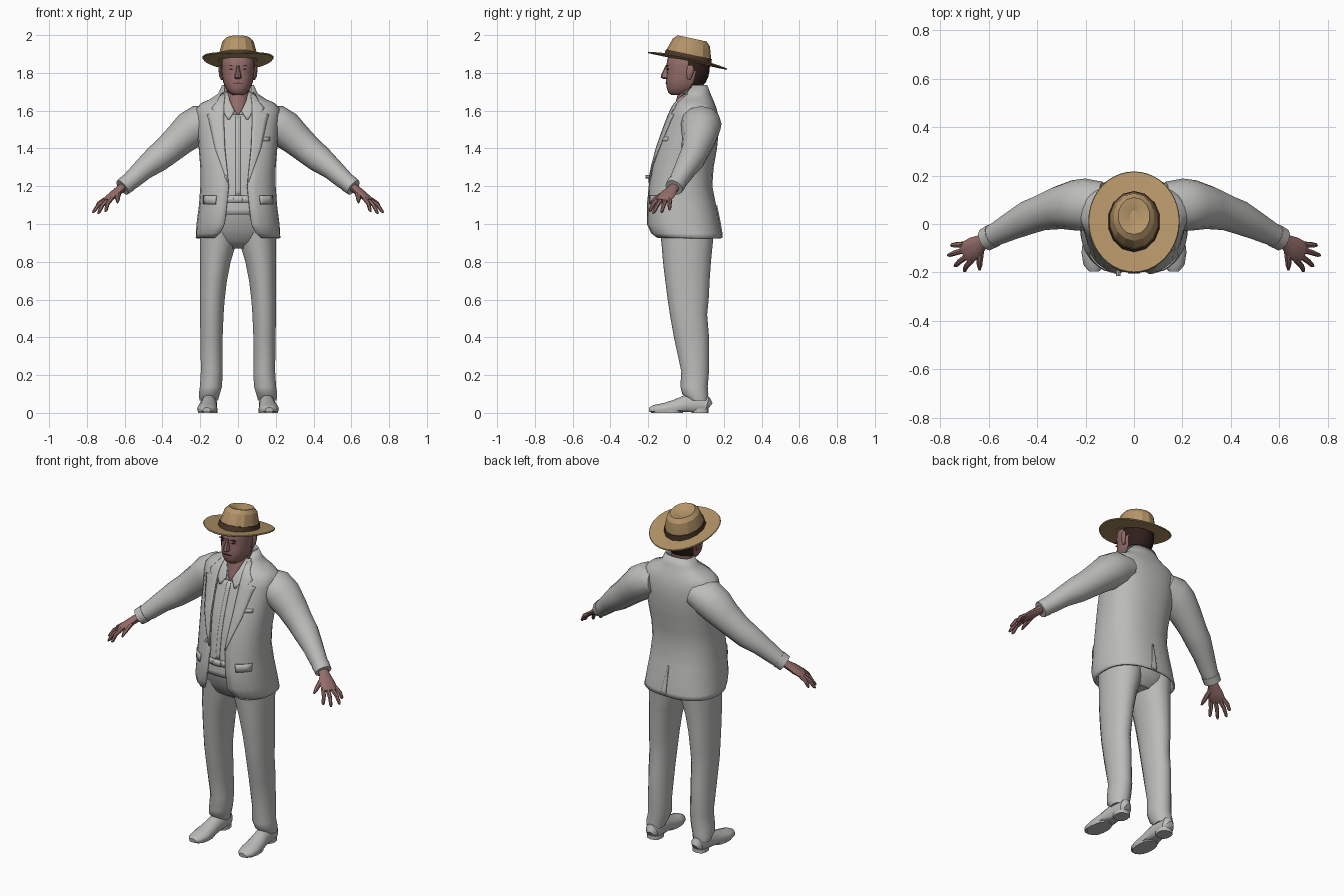
import bpy, bmesh, math
from mathutils import Vector, Matrix


def material(name, rgb):
    m = bpy.data.materials.new(name)
    m.diffuse_color = (*rgb, 1)
    return m


SUIT = material("pale_grey_cloth", (0.50, 0.50, 0.49))
SKIN = material("skin", (0.30, 0.155, 0.145))
STRAW = material("straw", (0.46, 0.30, 0.14))
BAND = material("brown_band", (0.075, 0.04, 0.022))
HAIR = material("dark_hair", (0.03, 0.014, 0.012))


def loft(name, rings, mat, closed=True, caps=True, mirror=False, thick=0, angle=38, recalc=True):
    """Skin a list of point rings."""
    bm = bmesh.new()
    rows = [[bm.verts.new(p) for p in r] for r in rings]
    n = len(rows[0])
    for a, b in zip(rows, rows[1:]):
        for j in range(n if closed else n - 1):
            k = (j + 1) % n
            bm.faces.new((a[j], a[k], b[k], b[j]))
    if closed and caps:
        bm.faces.new(rows[0])
        bm.faces.new(rows[-1])
    if recalc:
        bmesh.ops.recalc_face_normals(bm, faces=bm.faces)
    me = bpy.data.meshes.new(name)
    bm.to_mesh(me)
    bm.free()
    ob = bpy.data.objects.new(name, me)
    bpy.context.collection.objects.link(ob)
    me.materials.append(mat)
    bpy.ops.object.select_all(action='DESELECT')
    ob.select_set(True)
    bpy.context.view_layer.objects.active = ob
    bpy.ops.object.shade_smooth_by_angle(angle=math.radians(angle))
    if thick:
        ob.modifiers.new("thickness", 'SOLIDIFY').thickness = thick
    if mirror:
        ob.modifiers.new("mirror", 'MIRROR')
    return ob


def oval(cx, cy, z, rx, ry, n=16, p=2.0, a0=0.0):
    """Horizontal superellipse starting at the front; a0 leaves a front gap."""
    pts = []
    m = n if a0 == 0 else n - 1
    for i in range(n):
        a = a0 + (2 * math.pi - 2 * a0) * i / m
        s, c = math.sin(a), math.cos(a)
        pts.append(Vector((cx + rx * math.copysign(abs(s) ** (2 / p), s),
                           cy - ry * math.copysign(abs(c) ** (2 / p), c), z)))
    return pts


def tube(name, path, mat, wide=(0, 1, 0), n=10, mirror=True, floor=None):
    """Path rows: x, y, z, radius along 'wide', radius across it."""
    P = [Vector(r[:3]) for r in path]
    rings = []
    for i, r in enumerate(path):
        t = (P[min(i + 1, len(P) - 1)] - P[max(i - 1, 0)]).normalized()
        w = Vector(wide)
        w = (w - t * w.dot(t)).normalized()
        b = t.cross(w)
        ring = [P[i] + w * r[3] * math.cos(2 * math.pi * k / n) + b * r[4] * math.sin(2 * math.pi * k / n)
                for k in range(n)]
        if floor is not None:
            for v in ring:
                v.z = max(v.z, floor)
        rings.append(ring)
    return loft(name, rings, mat, mirror=mirror)


# Jacket: height, half width, front y, back y, half gap
J = [(0.925, .225, -.17, .19, .125), (0.95, .223, -.195, .188, .095), (1.0, .22, -.213, .18, .072),
     (1.1, .207, -.21, .16, .06), (1.2, .2, -.2, .14, .05), (1.3, .2, -.185, .147, .06),
     (1.4, .208, -.16, .165, .07), (1.5, .215, -.125, .175, .075), (1.57, .222, -.098, .172, .075),
     (1.61, .222, -.08, .163, .075), (1.64, .195, -.062, .152, .074), (1.66, .15, -.045, .143, .073),
     (1.69, .105, -.015, .13, .07), (1.735, .085, .01, .113, .075)]
PW = 2.4


def section(z):
    z = min(max(z, J[0][0]), J[-1][0])
    for a, b in zip(J, J[1:]):
        if z <= b[0]:
            f = (z - a[0]) / (b[0] - a[0])
            return [u + (v - u) * f for u, v in zip(a, b)][1:]


def on_front(x, z, off, back=False):
    rx, yf, yb, _ = section(z)
    ry = (yb - yf) / 2
    d = ry * max(1 - (abs(x) / rx) ** PW, 0) ** (1 / PW) + off
    return Vector((x, (yf + yb) / 2 + (d if back else -d), z))


def patch(name, rows, off, mat=SUIT, thick=.006, mirror=True, cols=4, back=False):
    """Cloth piece lying on the torso surface; rows: z, x start, x end."""
    rings = []
    for a, b in zip(rows, rows[1:]):
        k = max(1, math.ceil((b[0] - a[0]) / .03))
        for i in range(k + (b is rows[-1])):
            z, x0, x1 = [u + (v - u) * i / k for u, v in zip(a, b)]
            row = [on_front(x0 + (x1 - x0) * c / cols, z, off, back) for c in range(cols + 1)]
            rings.append(row[::-1] if back else row)
    return loft(name, rings, mat, closed=False, mirror=mirror, thick=thick, recalc=False)


rings = []
for z, rx, yf, yb, g in J:
    a0 = math.asin((g / rx) ** (PW / 2))
    rings.append(oval(0, (yf + yb) / 2, z, rx, (yb - yf) / 2, 28, PW, a0))
loft("jacket", rings, SUIT, closed=False, thick=.01, recalc=False)

patch("lapel", [(1.22, .05, .056), (1.4, .07, .122), (1.55, .075, .155), (1.58, .075, .165),
                (1.586, .075, .122), (1.615, .075, .14), (1.65, .073, .11), (1.69, .068, .09)], .006)
patch("pocket_flap", [(1.105, .12, .185), (1.15, .115, .185)], .008)
patch("breast_pocket", [(1.44, .11, .17), (1.46, .11, .17)], .004, mirror=False)
patch("back_vent_fold", [(.928, 0, .035), (1.1, 0, .006)], .005, mirror=False, back=True)
patch("shirt_front", [(1.05, -.1, .1), (1.3, -.09, .09), (1.58, -.1, .1)], -.014, mirror=False, cols=10)
patch("shirt_neck_side", [(1.58, .004, .1), (1.66, .05, .09)], -.012)
patch("shirt_placket", [(1.15, -.012, .012), (1.57, -.012, .012)], -.010, mirror=False)
patch("shirt_collar", [(1.555, .045, .055), (1.6, .018, .08), (1.65, .042, .085), (1.70, .055, .082)], 0)
patch("belt", [(1.115, -.09, .09), (1.15, -.09, .09)], -.008, mirror=False, cols=8)
patch("belt_buckle", [(1.115, -.025, .025), (1.15, -.025, .025)], -.003, mirror=False)
loft("jacket_buttons", [[v + Vector((-.065, -.203, 1.25 - .0)) for v in
     (Matrix.Rotation(math.pi / 2, 3, 'X') @ q for q in oval(0, 0, h, .009, .009, 8))] for h in (-.02, .012)], SUIT)

# Trousers: hips and legs
loft("trouser_hips", [oval(0, (f + b) / 2, z, rx, (b - f) / 2, 20, 2.4) for z, rx, f, b in
     [(.87, .10, -.06, .09), (.91, .17, -.12, .135), (.97, .19, -.15, .15), (1.05, .185, -.185, .14),
      (1.12, .18, -.19, .13)]], SUIT)
loft("trouser_leg", [oval(cx, (f + b) / 2, z, rx, (b - f) / 2, 14, 2.1) for z, cx, rx, f, b in
     [(.065, .155, .05, .02, .115), (.10, .152, .057, -.02, .118), (.14, .143, .06, -.03, .115),
      (.22, .139, .059, -.025, .122), (.4, .14, .06, -.064, .122), (.52, .139, .064, -.085, .112),
      (.6, .136, .067, -.097, .12), (.7, .13, .073, -.11, .125), (.8, .12, .083, -.122, .132),
      (.9, .105, .099, -.13, .142), (.98, .1, .1, -.14, .15)]], SUIT, mirror=True)

# Shoes with a separate heel
tube("shoe", [(.15, .122, .03, .022, .03), (.151, .11, .04, .038, .05), (.152, .06, .045, .042, .06),
              (.155, 0, .04, .043, .055), (.16, -.06, .028, .05, .042), (.163, -.12, .02, .054, .032),
              (.165, -.17, .017, .044, .025), (.165, -.195, .015, .022, .014)],
     SUIT, wide=(1, 0, 0), n=14, floor=.006)
loft("shoe_heel", [oval(.151, .075, z, .042, .045, 12, 2.6) for z in (0, .022)], SUIT, mirror=True)
loft("shoe_sole", [oval(.162, -.1, z, .05, .085, 14, 2.2) for z in (0, .014)], SUIT, mirror=True)

# Sleeves with a stepped cuff, then hands
tube("sleeve", [(.13, .08, 1.55, .095, .075), (.2, .08, 1.532, .108, .1), (.25, .077, 1.50, .104, .1),
                (.31, .068, 1.447, .09, .087), (.38, .048, 1.385, .075, .077), (.43, .03, 1.345, .072, .073),
                (.5, -.005, 1.29, .06, .058), (.56, -.037, 1.235, .05, .05), (.595, -.054, 1.207, .046, .044)],
     SUIT, n=12)
tube("sleeve_cuff", [(.582, -.048, 1.217, .051, .049), (.612, -.064, 1.193, .049, .046)], SUIT, n=12)
ACROSS = (-.5, -.85, .1)
tube("palm", [(.59, -.052, 1.21, .03, .024), (.625, -.072, 1.183, .03, .022), (.655, -.095, 1.158, .045, .021),
              (.69, -.118, 1.132, .048, .016), (.702, -.126, 1.123, .04, .01)], SKIN, ACROSS)
TIPS = [(.757, -.088, 1.075), (.77, -.13, 1.06), (.742, -.175, 1.055), (.703, -.195, 1.065)]
across = Vector(ACROSS).normalized()
for i, tip in enumerate(TIPS):
    base = Vector((.687, -.116, 1.133)) + across * (-.036 + .024 * i)
    tip = Vector(tip)
    mid = base.lerp(tip, .55) + Vector((.004, 0, .008))
    tube("finger_%d" % (i + 1), [(*base, .013, .013), (*mid, .0115, .0115), (*base.lerp(tip, .9), .009, .009),
                                 (*tip, .004, .004)], SKIN, ACROSS, n=7)
tube("thumb", [(.63, -.085, 1.172, .015, .015), (.636, -.132, 1.152, .015, .014),
               (.638, -.168, 1.13, .012, .011), (.638, -.19, 1.113, .005, .005)], SKIN, (1, 0, 0), n=7)

# Head, hair assigned by position
head = loft("head", [oval(0, (f + b) / 2, z, rx, (b - f) / 2, 20, 2.2) for z, rx, f, b in
     [(1.684, .03, -.078, .0), (1.695, .048, -.094, .04), (1.72, .066, -.102, .075), (1.75, .078, -.106, .105),
      (1.78, .084, -.104, .118), (1.81, .087, -.101, .125), (1.835, .088, -.104, .126), (1.87, .088, -.1, .122),
      (1.91, .075, -.08, .1)]], SKIN)
head.data.materials.append(HAIR)
for f in head.data.polygons:
    c = f.center
    f.material_index = int(c.z > 1.735 and c.y > .035 or c.z > 1.80 and c.y > .0)
tube("neck", [(0, -.025, 1.53, .055, .055), (0, -.008, 1.60, .058, .058), (0, .022, 1.68, .062, .065),
              (0, .035, 1.77, .06, .065)], SKIN, (1, 0, 0), n=16, mirror=False)
tube("ear", [(.082, .015, 1.765, .008, .008), (.092, .018, 1.785, .008, .015), (.096, .024, 1.82, .008, .02),
             (.092, .022, 1.84, .005, .012)], SKIN, (1, 0, 0), n=8)
loft("nose", [oval(0, cy, z, rx, ry, 8) for z, cy, rx, ry in
     [(1.768, -.105, .012, .016), (1.776, -.108, .02, .026), (1.79, -.108, .016, .024),
      (1.825, -.102, .009, .013), (1.84, -.1, .008, .008)]], SKIN)


def face_plate(name, pts, y, mat, mirror=True):
    loft(name, [[Vector((x, yy, z)) for x, z in pts] for yy in (y, y + .009)], mat, mirror=mirror)


face_plate("eye", [(.022, 1.819), (.035, 1.824), (.048, 1.82), (.035, 1.816)], -.102, HAIR)
face_plate("eyebrow", [(.018, 1.833), (.035, 1.841), (.056, 1.836), (.035, 1.836)], -.105, HAIR)
face_plate("mouth", [(-.028, 1.745), (0, 1.749), (.028, 1.745), (0, 1.743)], -.1085, HAIR, False)

# Hat in a tilted frame: brim, creased crown, band
TILT = Matrix.Translation((0, .004, 1.865)) @ Matrix.Rotation(math.radians(-12), 4, 'X')


def hat_part(name, rows, mat, n, angle, lift=0):
    rs = []
    for z, rx, ry in rows:
        ring = oval(0, .004, z, rx, ry, n)
        for v in ring:
            v.z += lift * v.x * v.x
        rs.append([TILT @ v for v in ring])
    return loft(name, rs, mat, angle=angle)


hat_part("hat_brim", [(-.004, .08, .09), (-.004, .186, .211), (0, .189, .214), (.004, .186, .211),
                      (.006, .08, .09)], STRAW, 40, 40, .5)
hat_part("hat_crown", [(0, .106, .124), (.04, .101, .119), (.1, .085, .1), (.121, .066, .078),
                       (.116, .045, .055), (.104, .018, .028)], STRAW, 14, 22)
hat_part("hat_band", [(.004, .110, .128), (.036, .106, .124)], BAND, 14, 30)
